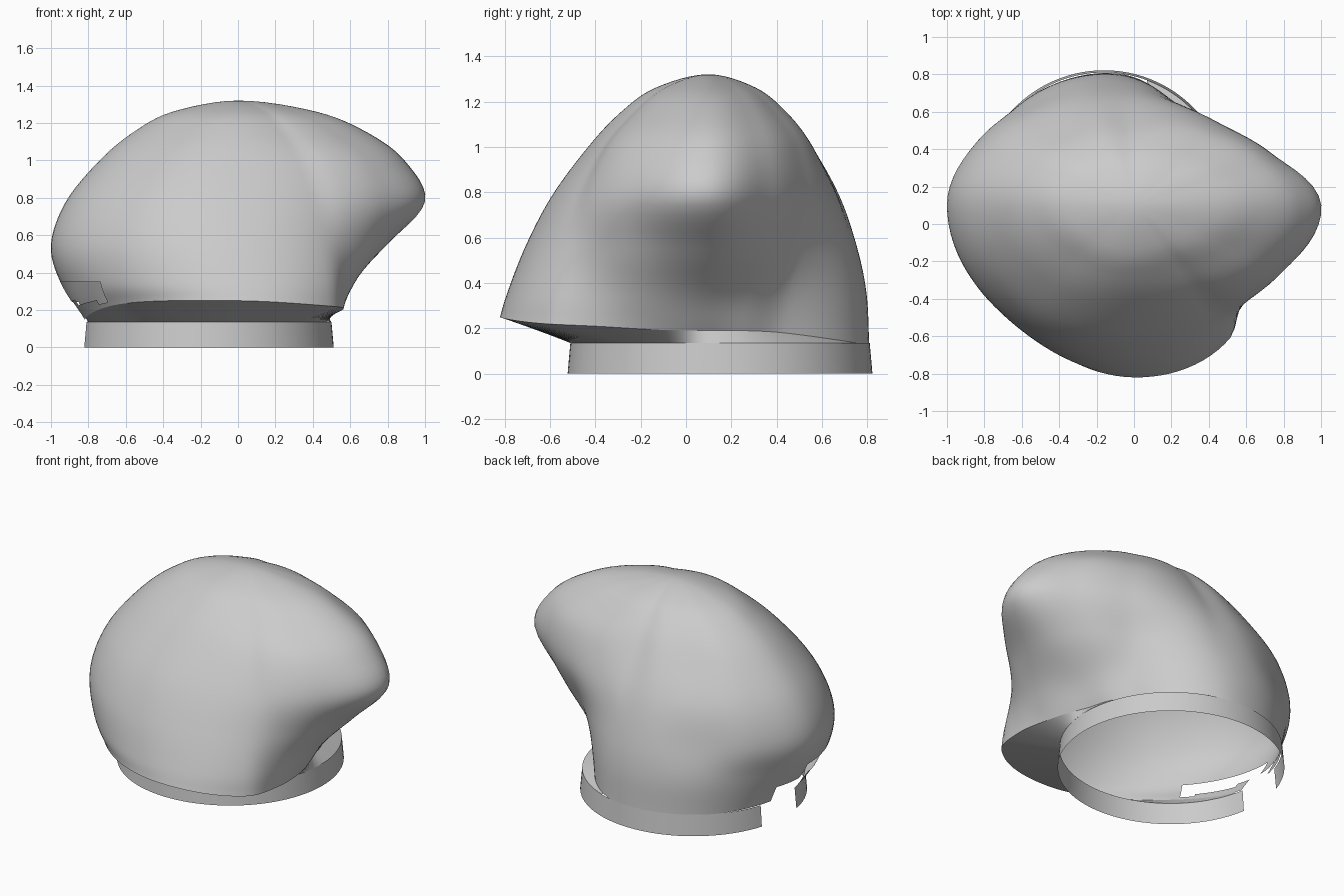
import bpy, bmesh
from math import sin, cos, radians, degrees, atan2, sqrt

if "Cube" in bpy.data.objects:
    bpy.data.objects.remove(bpy.data.objects["Cube"])

CX, CY = 0.0, 0.1              # axis of the crown
BX, BY = -0.16, 0.15           # centre of the band
LEVELS = [0.35, 0.55, 0.78, 1.0, 1.15, 1.26]
TOP = 1.32
N, STEPS = 120, 6

# azimuth: (rim height, radius at rim, radii at LEVELS)
PROFILES = {
    0:   (.19, .47, .58, .79, 1.0, .89, .69, .42),
    20:  (.19, .45, .53, .68, .79, .74, .57, .35),
    45:  (.18, .47, .51, .57, .63, .57, .43, .26),
    90:  (.13, .685, .675, .64, .57, .45, .34, .205),
    112: (.13, .748, .74, .70, .62, .49, .37, .225),
    135: (.13, .798, .805, .77, .70, .55, .42, .255),
    157: (.135, .82, .87, .90, .83, .67, .51, .31),
    180: (.14, .82, .95, 1.0, .92, .74, .56, .35),
    225: (.235, .86, .90, .89, .79, .61, .44, .265),
    270: (.25, .92, .89, .81, .69, .53, .39, .235),
    305: (.22, .88, .86, .80, .71, .57, .41, .245),
    318: (.21, .755, .775, .79, .77, .65, .47, .28),
    335: (.195, .60, .69, .80, .865, .76, .56, .335),
}
KEYS = list(PROFILES)


def hermite(a, b, ta, tb, t):
    return ((2*t**3 - 3*t*t + 1)*a + (t**3 - 2*t*t + t)*ta
            + (3*t*t - 2*t**3)*b + (t**3 - t*t)*tb)


def profile_at(deg):
    """Smooth periodic blend of the key profiles."""
    n = len(KEYS)
    i = max(k for k in range(n) if KEYS[k] <= deg)

    def key(k):
        return KEYS[k % n] + 360*(k // n), PROFILES[KEYS[k % n]]
    (a0, p0), (a1, p1), (a2, p2), (a3, p3) = [key(i + d) for d in (-1, 0, 1, 2)]
    w = a2 - a1
    return [hermite(q1, q2, (q2 - q0)/(a2 - a0)*w, (q3 - q1)/(a3 - a1)*w, (deg - a1)/w)
            for q0, q1, q2, q3 in zip(p0, p1, p2, p3)]


def column(deg):
    """Points from rim to just below the apex at one azimuth."""
    p = profile_at(deg)
    pts = list(zip(p[1:], [p[0]] + LEVELS)) + [(0, TOP)]
    pts = [tuple(2*a - b for a, b in zip(pts[0], pts[1]))] + pts + [(-p[-1], LEVELS[-1])]
    c, s = cos(radians(deg)), sin(radians(deg))
    out = []
    for i in range(1, len(pts) - 2):
        for k in range(STEPS):
            r, z = [hermite(b, d, (d - a)/2, (e - b)/2, k/STEPS)
                    for a, b, d, e in zip(*pts[i-1:i+3])]
            out.append((CX + r*c, CY + r*s, z))
    return out


def finish(name, bm):
    bmesh.ops.recalc_face_normals(bm, faces=bm.faces)
    me = bpy.data.meshes.new(name)
    bm.to_mesh(me)
    bm.free()
    ob = bpy.data.objects.new(name, me)
    bpy.context.collection.objects.link(ob)
    bpy.ops.object.select_all(action='DESELECT')
    ob.select_set(True)
    bpy.context.view_layer.objects.active = ob
    bpy.ops.object.shade_smooth_by_angle(angle=radians(40))


def grid(bm, cols, closed):
    vs = [[bm.verts.new(p) for p in col] for col in cols]
    for i in range(len(vs) - (not closed)):
        a, b = vs[i], vs[(i + 1) % len(vs)]
        for j in range(len(a) - 1):
            bm.faces.new((a[j], b[j], b[j+1], a[j+1]))
    return vs


# Crown: lopsided open dome
angles = [360*i/N for i in range(N)]
columns = [column(a) for a in angles]
bm = bmesh.new()
vs = grid(bm, columns, True)
apex = bm.verts.new((CX, CY, TOP))
for i in range(N):
    bm.faces.new((vs[i][-1], vs[(i+1) % N][-1], apex))


# ragged opening at the left side above the band
def in_hole(f):
    c = f.calc_center_median()
    az = degrees(atan2(c.y - CY, c.x - CX)) % 360
    return (168 < az < 186 and c.z < .25) or (180 < az < 216 and .24 < c.z < .35)


bmesh.ops.delete(bm, geom=[f for f in bm.faces if in_hole(f)], context='FACES')
finish("crown", bm)

# Underside: slopes from the crown's rim in to the band
R_TOP, R_BOTTOM, BAND_H = 0.66, 0.672, 0.135


def band_point(deg):
    c, s = cos(radians(deg)), sin(radians(deg))
    dx, dy = CX - BX, CY - BY
    b = dx*c + dy*s
    r = -b + sqrt(b*b - dx*dx - dy*dy + R_TOP**2)
    return CX + r*c, CY + r*s, BAND_H


bm = bmesh.new()
grid(bm, [(band_point(angles[i % N]), columns[i % N][0]) for i in range(63, N + 29)], False)
finish("underside", bm)

# Band: short open ring with a gap on the left
bm = bmesh.new()
ring = []
for i in range(97):
    a = radians(190 + 332*i/96)
    ring.append([(BX + r*cos(a), BY + r*sin(a), z) for r, z in ((R_BOTTOM, 0), (R_TOP, BAND_H))])
grid(bm, ring, False)
finish("band", bm)
